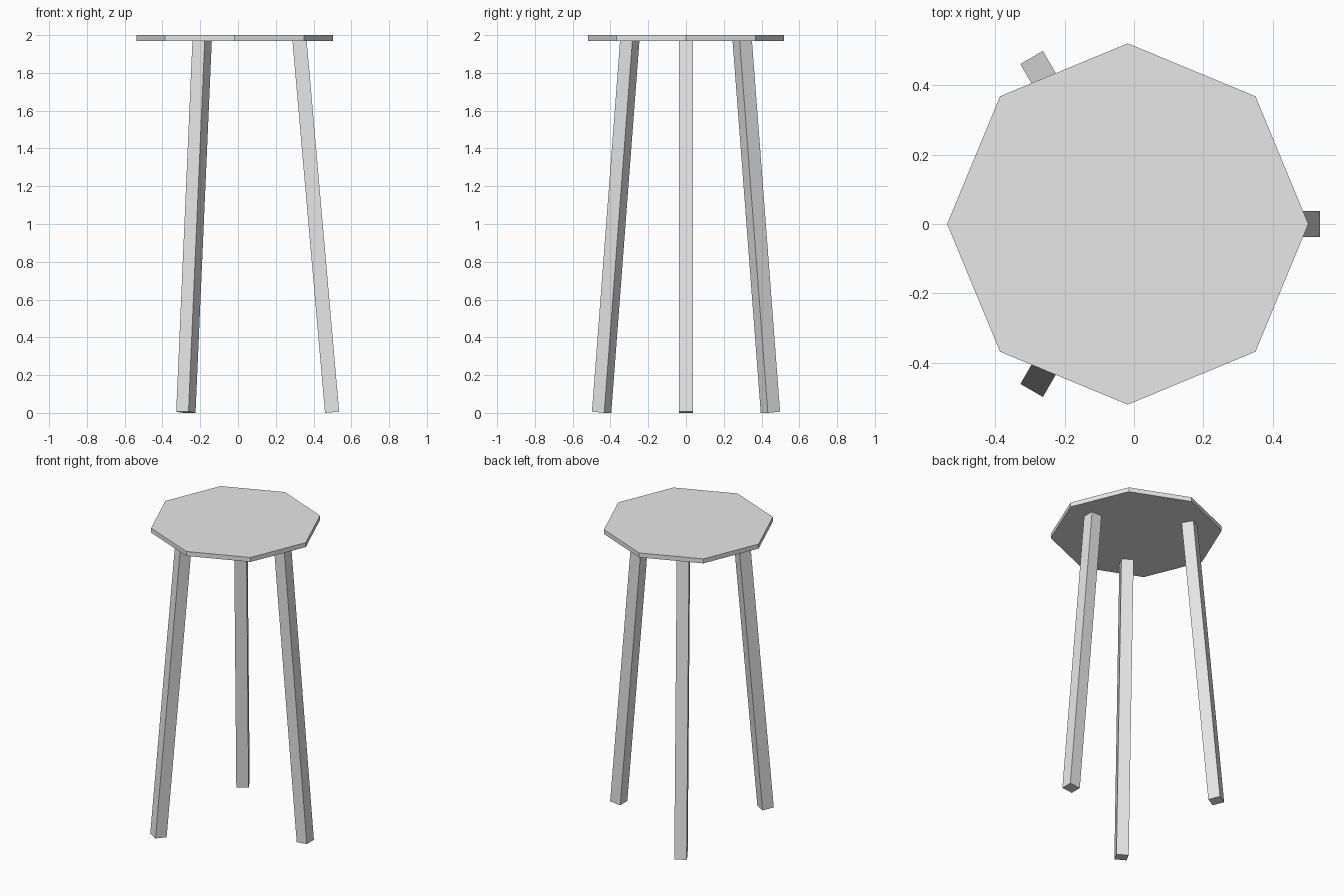
import bpy
from math import radians, sin, cos
from mathutils import Matrix, Vector

if "Cube" in bpy.data.objects:
    bpy.data.objects.remove(bpy.data.objects["Cube"], do_unlink=True)

CENTRE_X = -0.018
SEAT_RADIUS = 0.52
SEAT_THICK = 0.03
LEG_WIDTH = 0.075
LEG_LENGTH = 1.985
LEG_SPLAY = radians(5)
FOOT_RADIUS = 0.516

grey = bpy.data.materials.new("light_grey")
grey.use_nodes = True
colour = (0.8, 0.8, 0.8, 1)
grey.diffuse_color = colour
grey.node_tree.nodes["Principled BSDF"].inputs["Base Color"].default_value = colour

# Octagonal seat with corners on the axes
bpy.ops.mesh.primitive_cylinder_add(
    vertices=8, radius=SEAT_RADIUS, depth=SEAT_THICK,
    location=(CENTRE_X, 0, 2 - SEAT_THICK / 2))
seat = bpy.context.object
seat.name = "seat"
seat.data.materials.append(grey)


# Square leg leaning inwards towards the seat, turned about the centre
def add_leg(name, angle):
    bpy.ops.mesh.primitive_cube_add(size=1)
    leg = bpy.context.object
    leg.name = name
    leg.data.materials.append(grey)
    foot = Vector((FOOT_RADIUS, 0, LEG_WIDTH / 2 * sin(LEG_SPLAY)))
    leg.data.transform(
        Matrix.Translation((CENTRE_X, 0, 0))
        @ Matrix.Rotation(radians(angle), 4, "Z")
        @ Matrix.Translation(foot)
        @ Matrix.Rotation(-LEG_SPLAY, 4, "Y")
        @ Matrix.Translation((0, 0, LEG_LENGTH / 2))
        @ Matrix.Diagonal((LEG_WIDTH, LEG_WIDTH, LEG_LENGTH, 1)))


for name, angle in (("left_leg", 0), ("back_right_leg", 120), ("front_right_leg", 240)):
    add_leg(name, angle)
